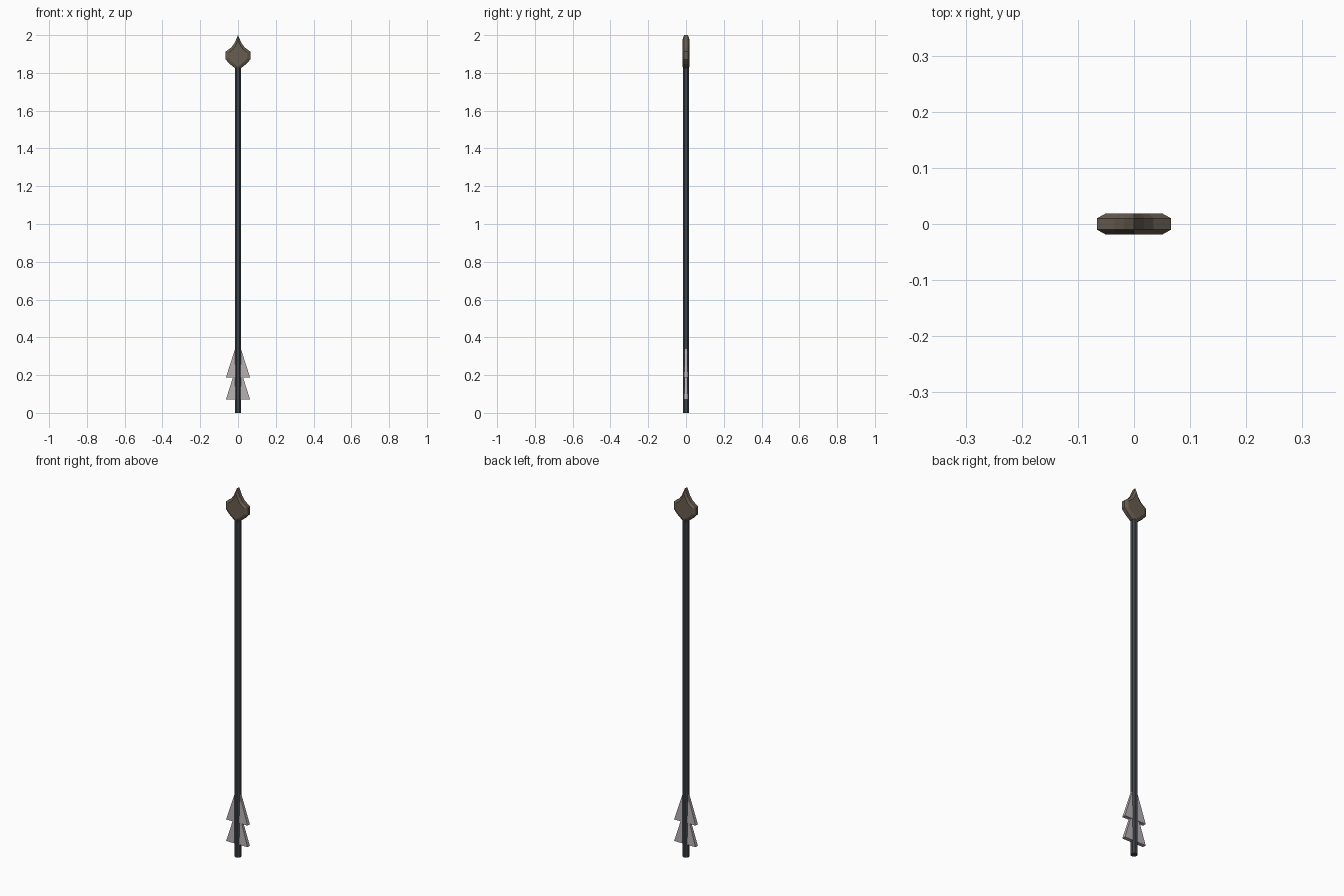
import bpy, bmesh, math

if "Cube" in bpy.data.objects:
    bpy.data.objects.remove(bpy.data.objects["Cube"])


def material(name, rgb):
    m = bpy.data.materials.new(name)
    m.diffuse_color = (*rgb, 1)
    m.use_nodes = True
    m.node_tree.nodes["Principled BSDF"].inputs["Base Color"].default_value = m.diffuse_color
    return m


SLATE = material("dark slate", (0.05, 0.058, 0.068))
STONE = material("brown stone", (0.135, 0.108, 0.08))
FEATHER = material("pale grey feather", (0.47, 0.43, 0.44))


def loft(name, rings, mat):
    """Closed solid through rings that have equal point counts."""
    bm = bmesh.new()
    loops = [[bm.verts.new(p) for p in ring] for ring in rings]
    n = len(loops[0])
    for a, b in zip(loops, loops[1:]):
        for i in range(n):
            j = (i + 1) % n
            bm.faces.new((a[i], a[j], b[j], b[i]))
    bm.faces.new(loops[0])
    bm.faces.new(loops[-1])
    bmesh.ops.recalc_face_normals(bm, faces=bm.faces)
    me = bpy.data.meshes.new(name)
    bm.to_mesh(me)
    bm.free()
    me.materials.append(mat)
    ob = bpy.data.objects.new(name, me)
    bpy.context.collection.objects.link(ob)
    return ob


# Shaft: eight-sided rod
def octagon(r, z):
    angles = [math.radians(22.5 + 45 * i) for i in range(8)]
    return [(r * math.cos(a), r * math.sin(a), z) for a in angles]


loft("shaft", [octagon(0.0175, 0), octagon(0.0175, 1.84)], SLATE)

# Head: pointed flat stone with chamfered rims
half = [(0, 2.0), (0.018, 1.958), (0.035, 1.935), (0.066, 1.912),
        (0.066, 1.872), (0.045, 1.848), (0.02, 1.828), (0, 1.815)]
outline = half + [(-x, z) for x, z in half[-2:0:-1]]


def head_ring(scale, y):
    return [(x * scale, y, 1.895 + (z - 1.895) * scale) for x, z in outline]


loft("arrow_head", [head_ring(0.76, -0.019), head_ring(1, -0.01),
                    head_ring(1, 0.01), head_ring(0.76, 0.019)], STONE)

# Fletching: two tiers of flared vanes on each side
for tier, (bottom, top) in {"upper": (0.187, 0.35), "lower": (0.07, 0.235)}.items():
    for side, s in (("left", -1), ("right", 1)):
        def vane_ring(z, width, t):
            return [(0, -t, z), (s * width, -t, z), (s * width, t, z), (0, t, z)]
        loft(f"{tier}_{side}_vane",
             [vane_ring(bottom, 0.064, 0.01), vane_ring(top, 0.012, 0.006)], FEATHER)
